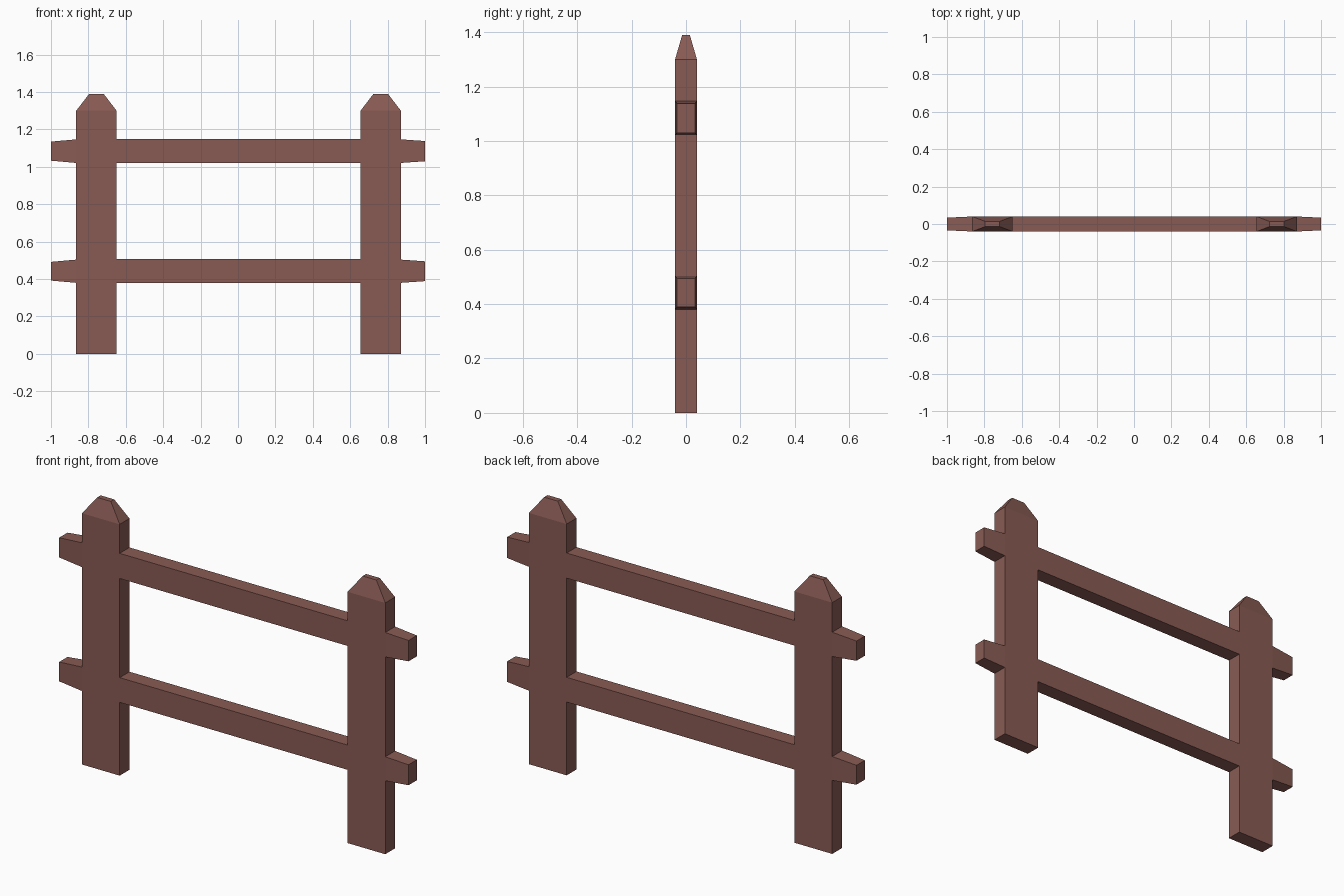
import bpy, bmesh

if "Cube" in bpy.data.objects:
    bpy.data.objects.remove(bpy.data.objects["Cube"])

wood = bpy.data.materials.new("brown_wood")
wood.diffuse_color = (0.25, 0.105, 0.088, 1)
wood.use_nodes = True
wood.node_tree.nodes["Principled BSDF"].inputs["Base Color"].default_value = wood.diffuse_color

HALF_Y = 0.04


def loft(name, rings):
    """Skin a list of four-corner rings and close both ends."""
    bm = bmesh.new()
    loops = [[bm.verts.new(p) for p in ring] for ring in rings]
    for a, b in zip(loops, loops[1:]):
        for i in range(4):
            j = (i + 1) % 4
            bm.faces.new((a[i], a[j], b[j], b[i]))
    bm.faces.new(loops[0])
    bm.faces.new(loops[-1])
    bmesh.ops.recalc_face_normals(bm, faces=bm.faces)
    mesh = bpy.data.meshes.new(name)
    bm.to_mesh(mesh)
    bm.free()
    mesh.materials.append(wood)
    bpy.context.collection.objects.link(bpy.data.objects.new(name, mesh))


def level_ring(x, z, hx, hy):
    return [(x + sx * hx, sy * hy, z) for sx, sy in ((-1, -1), (1, -1), (1, 1), (-1, 1))]


def upright_ring(x, z0, z1, hy):
    return [(x, -hy, z0), (x, hy, z0), (x, hy, z1), (x, -hy, z1)]


# Posts with tapered, blunt tops
POST_HALF = 0.108
posts = {"left": -0.757, "right": 0.763}
for side, x in posts.items():
    loft(side + "_post", [level_ring(x, 0, POST_HALF, HALF_Y),
                          level_ring(x, 1.30, POST_HALF, HALF_Y),
                          level_ring(x, 1.39, 0.039, 0.014)])

# Rails: straight span between the posts, tapered stubs outside them
for level, z0, z1 in (("lower", 0.379, 0.507), ("upper", 1.02, 1.15)):
    loft(level + "_rail", [upright_ring(posts["left"] + POST_HALF, z0, z1, HALF_Y),
                           upright_ring(posts["right"] - POST_HALF, z0, z1, HALF_Y)])
    for side, sign, inset in (("left", -1, 0.013), ("right", 1, 0.010)):
        loft(f"{level}_{side}_rail_end",
             [upright_ring(posts[side] + sign * POST_HALF, z0 + 0.001, z1 - 0.003, HALF_Y),
              upright_ring(sign * 1.0, z0 + inset, z1 - inset - 0.002, 0.034)])
